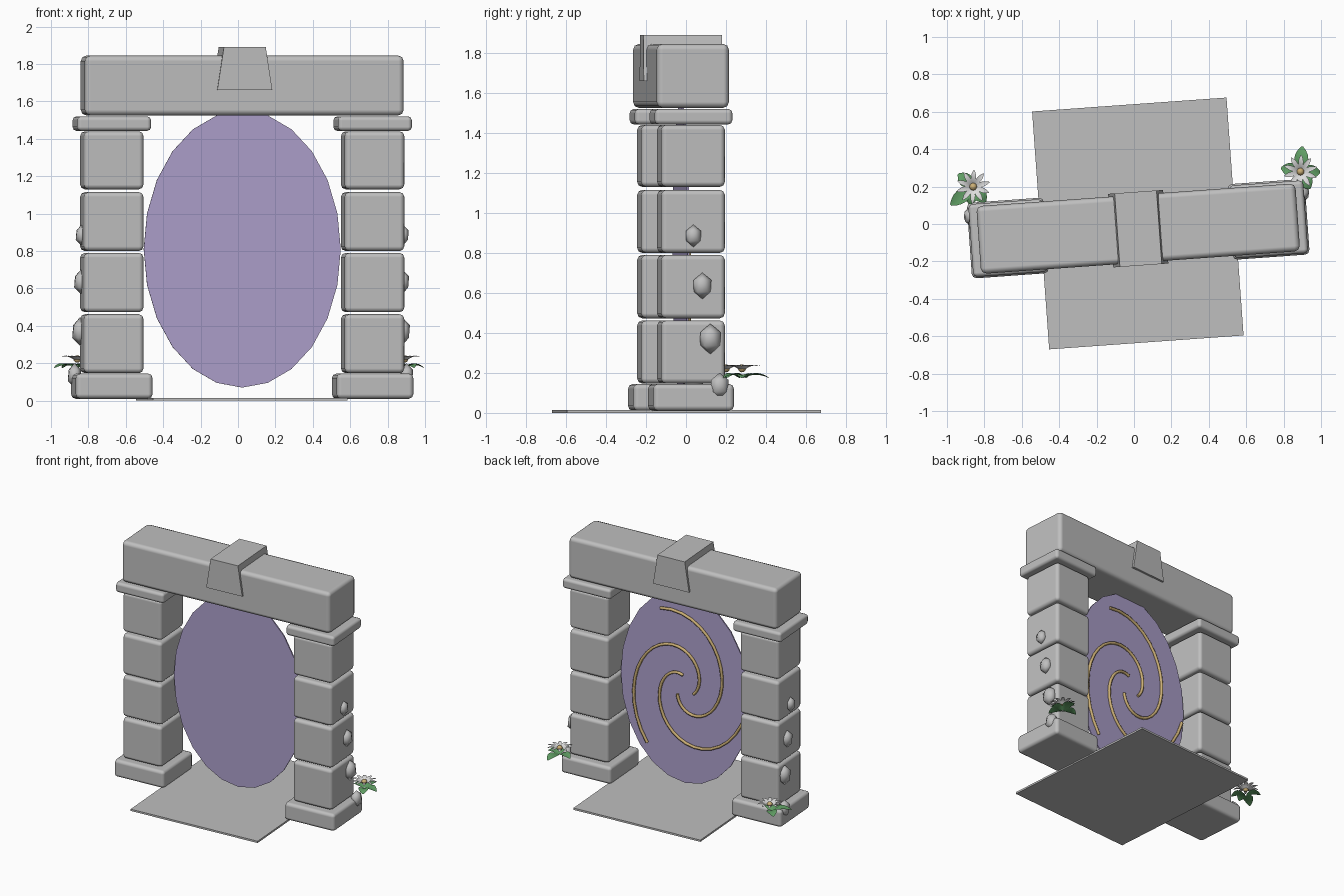
import bpy, bmesh, math
from math import sin, cos, pi, radians
from mathutils import Matrix, Vector

if "Cube" in bpy.data.objects:
    bpy.data.objects.remove(bpy.data.objects["Cube"], do_unlink=True)

# The whole gate stands slightly turned about the vertical
FRAME = Matrix.Translation((0.0225, -0.025, 0)) @ Matrix.Rotation(radians(4.1), 4, 'Z')


def material(name, rgb):
    m = bpy.data.materials.new(name)
    m.use_nodes = True
    m.diffuse_color = (*rgb, 1)
    m.node_tree.nodes["Principled BSDF"].inputs["Base Color"].default_value = (*rgb, 1)
    return m


STONE = material("grey stone", (0.52, 0.52, 0.52))
PORTAL = material("portal violet", (0.42, 0.35, 0.6))
GOLD = material("gold", (0.6, 0.43, 0.18))
LEAF = material("leaf green", (0.12, 0.35, 0.13))
PETAL = material("white petal", (0.72, 0.72, 0.72))


def finish(name, data, mat):
    data.materials.append(mat)
    data.transform(FRAME)
    obj = bpy.data.objects.new(name, data)
    bpy.context.collection.objects.link(obj)
    return obj


def from_bmesh(name, bm, mat, smooth=False):
    bmesh.ops.recalc_face_normals(bm, faces=bm.faces)
    me = bpy.data.meshes.new(name)
    bm.to_mesh(me)
    bm.free()
    if smooth:
        me.shade_smooth()
    return finish(name, me, mat)


def box(name, size, x, z0, z1, y=0, bevel=0.025, taper=1):
    """Stone block from z0 to z1, with optional taper and worn edges."""
    bm = bmesh.new()
    bmesh.ops.create_cube(bm, size=1)
    for v in bm.verts:
        k = taper if v.co.z > 0 else 1
        v.co = (x + v.co.x * size[0] * k, y + v.co.y * size[1],
                z0 + (v.co.z + 0.5) * (z1 - z0))
    obj = from_bmesh(name, bm, STONE, bevel > 0)
    if bevel:
        mod = obj.modifiers.new("worn edges", 'BEVEL')
        mod.width = bevel
        mod.segments = 2
        mod.harden_normals = True


# Floor slab, lintel and keystone
box("floor_slab", (1.042, 1.275), 0, 0, 0.014, y=0.028, bevel=0)
box("lintel", (1.71, 0.363), 0, 1.525, 1.845, bevel=0.03)
box("keystone", (0.295, 0.394), 0, 1.66, 1.89, bevel=0, taper=0.76)

# Pillars with rounded pebbles on their outer sides
BLOCKS = [(0.147, 0.462), (0.473, 0.79), (0.8, 1.115), (1.13, 1.44)]
PEBBLES = [(0.862, 0, 0.885, 0.85), (0.862, 0.045, 0.635, 1),
           (0.864, 0.085, 0.37, 1.15), (0.89, 0.13, 0.135, 1)]
for side, label in ((1, "left"), (-1, "right")):
    px = 0.699 * side
    box(f"{label}_pillar_base", (0.412, 0.405), px, 0.01, 0.145)
    for i, (z0, z1) in enumerate(BLOCKS):
        box(f"{label}_pillar_block_{i + 1}", (0.32, 0.32), px, z0, z1)
    box(f"{label}_pillar_cap", (0.397, 0.39), px, 1.442, 1.52, bevel=0.022)
    for i, (x, y, z, s) in enumerate(PEBBLES):
        bm = bmesh.new()
        bmesh.ops.create_icosphere(bm, subdivisions=1, radius=1)
        place = Matrix.Translation((x * side, y, z))
        bm.transform(place @ Matrix.Diagonal((0.04 * s, 0.052 * s, 0.066 * s, 1)))
        from_bmesh(f"{label}_pebble_{i + 1}", bm, STONE, True)

# Oval portal disc
bm = bmesh.new()
bmesh.ops.create_cone(bm, cap_ends=True, segments=24, radius1=1, radius2=1, depth=0.01)
bm.transform(Matrix.Translation((0, 0, 0.81)) @ Matrix.Diagonal((0.528, 1, 0.74, 1))
             @ Matrix.Rotation(pi / 2, 4, 'X'))
from_bmesh("portal_disc", bm, PORTAL)

# Three spiral arms on the back of the disc
for arm in range(3):
    cu = bpy.data.curves.new(f"spiral_arm_{arm + 1}", 'CURVE')
    cu.dimensions = '3D'
    cu.bevel_depth = 0.011
    cu.bevel_resolution = 1
    cu.use_fill_caps = True
    sp = cu.splines.new('POLY')
    n = 26
    sp.points.add(n - 1)
    for i, p in enumerate(sp.points):
        t = i / (n - 1)
        r = 0.16 + 0.88 * t ** 1.2
        a = radians(-20 + 120 * arm + 253 * t)
        p.co = (-0.49 * r * cos(a), 0.011, 0.81 + 0.6 * r * sin(a), 1)
    finish(f"spiral_arm_{arm + 1}", cu, GOLD)


def blade(bm, centre, angle, start, length, width, rise, droop, rows=6):
    """Folded oval leaf or petal growing outward from a centre."""
    out = Vector((cos(angle), sin(angle), 0))
    across = Vector((-sin(angle), cos(angle), 0))
    prev = None
    for i in range(rows + 1):
        t = i / rows
        mid = centre + out * (start + length * t)
        mid.z += rise * t - droop * t * t
        half = width / 2 * sin(pi * (0.06 + 0.91 * t)) ** 0.8
        fold = Vector((0, 0, half * 0.25))
        row = [bm.verts.new(mid + across * half * k + fold * abs(k)) for k in (-1, 0, 1)]
        if prev:
            for k in (0, 1):
                bm.faces.new((prev[k], row[k], row[k + 1], prev[k + 1]))
        prev = row


# Daisies at the foot of each pillar: leaf angle in degrees and length
FLOWERS = {
    "left": ((0.887, 0.242, 0.215), [(82, 0.13), (-5, 0.1), (-65, 0.1), (165, 0.1)]),
    "right": ((-0.864, 0.287, 0.215), [(215, 0.15), (135, 0.1), (-55, 0.1), (255, 0.09)]),
}
for label, (pos, leaves) in FLOWERS.items():
    c = Vector(pos)
    bm = bmesh.new()
    for deg, length in leaves:
        blade(bm, c - Vector((0, 0, 0.04)), radians(deg), 0.005, length, 0.075, 0.06, 0.06)
    from_bmesh(f"{label}_flower_leaves", bm, LEAF, True)
    bm = bmesh.new()
    for i in range(10):
        blade(bm, c, i * pi / 5 + 0.2, 0.012, 0.078, 0.027, 0.06, 0.04)
    from_bmesh(f"{label}_flower_petals", bm, PETAL, True)
    bm = bmesh.new()
    bmesh.ops.create_uvsphere(bm, u_segments=12, v_segments=8, radius=0.02)
    bm.transform(Matrix.Translation(c + Vector((0, 0, 0.008))))
    from_bmesh(f"{label}_flower_centre", bm, GOLD, True)
